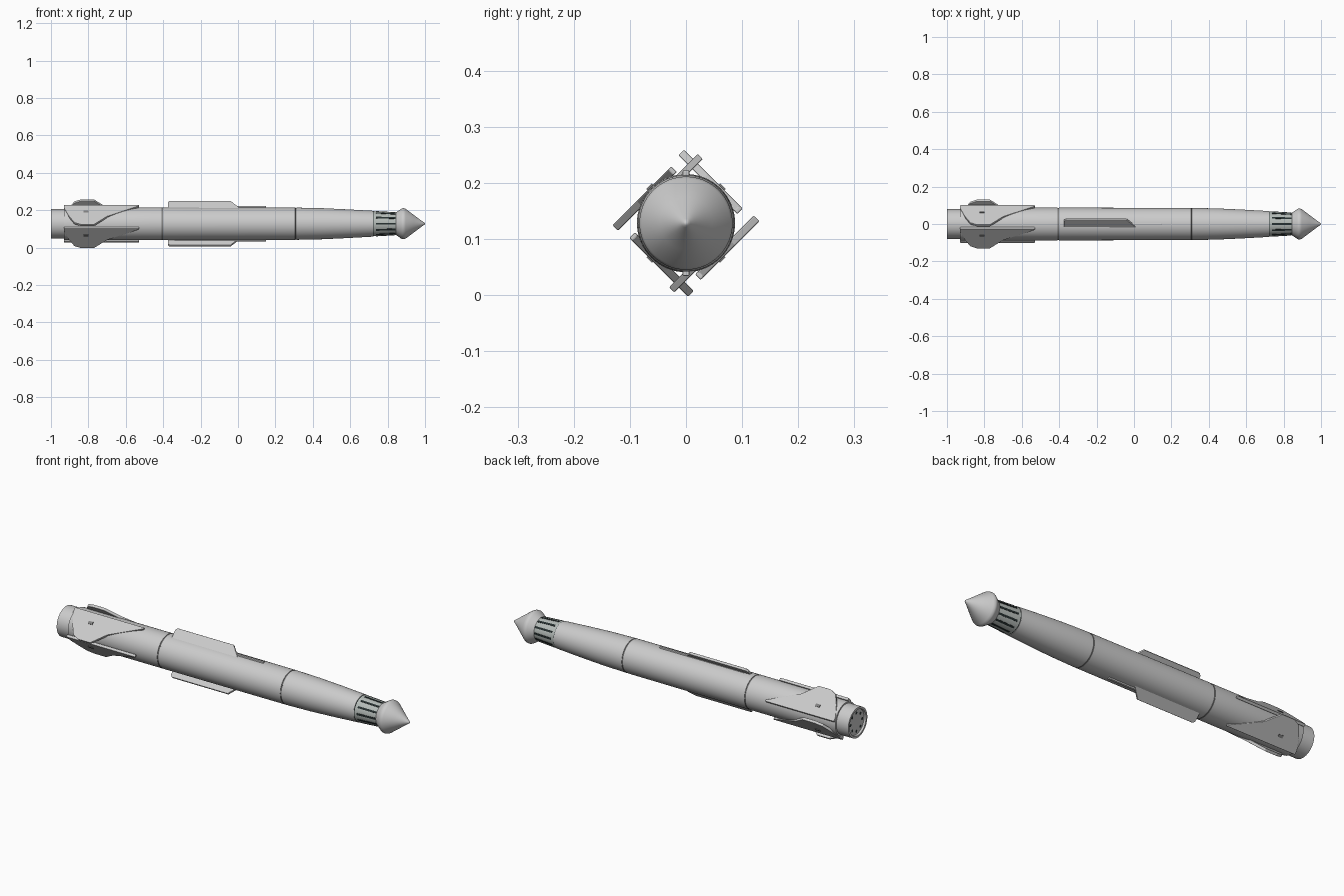
import bpy, bmesh, math
from mathutils import Matrix, Vector

if "Cube" in bpy.data.objects:
    bpy.data.objects.remove(bpy.data.objects["Cube"])

AXIS = 0.128   # height of the long axis
R = 0.0875     # main tube radius


def material(name, colour):
    m = bpy.data.materials.new(name)
    m.use_nodes = True
    m.diffuse_color = (*colour, 1)
    m.node_tree.nodes["Principled BSDF"].inputs["Base Color"].default_value = (*colour, 1)
    return m


grey = material("light grey", (0.6, 0.6, 0.6))
neck_grey = material("neck grey", (0.46, 0.5, 0.48))
dark = material("dark slot", (0.02, 0.03, 0.03))
seam_grey = material("seam grey", (0.22, 0.22, 0.22))


def finish(name, bm, mats, smooth=False):
    bmesh.ops.recalc_face_normals(bm, faces=bm.faces)
    me = bpy.data.meshes.new(name)
    bm.to_mesh(me)
    bm.free()
    ob = bpy.data.objects.new(name, me)
    bpy.context.collection.objects.link(ob)
    ob.location.z = AXIS
    for m in mats:
        me.materials.append(m)
    if smooth:
        bpy.ops.object.select_all(action='DESELECT')
        ob.select_set(True)
        bpy.context.view_layer.objects.active = ob
        bpy.ops.object.shade_smooth_by_angle(angle=math.radians(30))
    return ob


def lathe(name, profile, mats, rule=None, segments=64):
    """Revolve (x, radius) points around the long axis."""
    bm = bmesh.new()
    vs = [bm.verts.new((x, 0, r)) for x, r in profile]
    es = [bm.edges.new(p) for p in zip(vs, vs[1:])]
    bmesh.ops.spin(bm, geom=vs + es, axis=(1, 0, 0), cent=(0, 0, 0),
                   angle=math.tau, steps=segments, use_duplicate=False)
    bmesh.ops.remove_doubles(bm, verts=bm.verts, dist=0.0001)
    if rule:
        for f in bm.faces:
            f.material_index = rule(f.calc_center_median())
    return finish(name, bm, mats, True)


def plate(name, outline, thickness, offset, angle, mat, bevel=0.0):
    """Flat plate in (x, t), pushed out along the radius, turned about the axis."""
    bm = bmesh.new()
    face = bm.faces.new([bm.verts.new((x, t, offset - thickness / 2)) for x, t in outline])
    top = bmesh.ops.extrude_face_region(bm, geom=[face])["geom"]
    bmesh.ops.translate(bm, vec=(0, 0, thickness),
                        verts=[v for v in top if isinstance(v, bmesh.types.BMVert)])
    bm.transform(Matrix.Rotation(angle, 4, 'X'))
    ob = finish(name, bm, [mat])
    if bevel:
        mod = ob.modifiers.new("soft edge", 'BEVEL')
        mod.width, mod.segments = bevel, 2
    return ob


def box(x0, x1, half):
    return [(x0, -half), (x1, -half), (x1, half), (x0, half)]


# Main tube with two joint grooves and a gently tapering front
SEAMS = (-0.405, 0.31)
profile = [(-0.93, 0.0), (-0.93, R - 0.001), (-0.925, R)]
for s in SEAMS:
    r = R if s < 0 else R - 0.0015
    profile += [(s - 0.004, r), (s - 0.003, r - 0.0015),
                (s + 0.003, r - 0.0015), (s + 0.004, r)]
profile += [(0.45, 0.083), (0.58, 0.077), (0.66, 0.0725), (0.722, 0.069), (0.722, 0.0)]
lathe("main_tube", profile, [grey, seam_grey],
      lambda c: int(any(abs(c.x - s) < 0.0045 for s in SEAMS)))

# Tail section with a recessed end
lathe("tail_section", [(-0.92, 0.079), (-1.0, 0.079), (-1.0, 0.068),
                       (-0.99, 0.066), (-0.99, 0.0)], [grey])
bm = bmesh.new()
for i in range(8):
    a = math.tau * i / 8
    bmesh.ops.create_circle(
        bm, cap_ends=True, segments=12, radius=0.008,
        matrix=Matrix.Translation((-0.9915, 0.048 * math.cos(a), 0.048 * math.sin(a)))
        @ Matrix.Rotation(math.pi / 2, 4, 'Y'))
finish("tail_ports", bm, [dark])

# Neck, its dark collar and slots
lathe("neck", [(0.72, 0.067), (0.725, 0.067), (0.85, 0.0595), (0.85, 0.0)],
      [neck_grey, dark], lambda c: int(c.x < 0.727))
for i in range(12):
    a = math.tau * i / 12
    ob = plate("neck_slot", box(0.738, 0.842, 0.005), 0.004, 0, 0, dark)
    tilt = Matrix.Rotation(math.atan2(0.0075, 0.125), 4, 'Y')
    mid = Vector((0.79, 0, 0))
    ob.data.transform(Matrix.Rotation(a, 4, 'X') @ Matrix.Translation((0.79, 0, 0.0625))
                      @ tilt @ Matrix.Translation(-mid))

# Flared conical nose
lathe("nose_cone", [(0.842, 0.0), (0.842, 0.059), (0.85, 0.064), (0.872, 0.079),
                    (0.88, 0.083), (0.888, 0.083), (0.897, 0.079), (0.94, 0.047),
                    (0.98, 0.017), (0.993, 0.008), (0.998, 0.004), (1.0, 0.0)], [grey])

# Four folded tail fins lying tangent to the tube, each with a pivot boss
FIN = [(-0.93, -0.053), (-0.53, -0.053), (-0.53, -0.045), (-0.70, 0.034),
       (-0.77, 0.095), (-0.84, 0.095), (-0.875, 0.08), (-0.905, 0.03), (-0.93, -0.03)]
for i in range(4):
    a = math.pi / 4 + i * math.pi / 2
    plate("tail_fin", [(x, -t) for x, t in FIN], 0.014, 0.083, a, grey, 0.002)
    plate("fin_pivot", box(-0.825, -0.80, 0.007), 0.004, 0.091, a, seam_grey)

# Two slanted side wings
WING = [(-0.375, 0.0), (0.03, 0.0), (-0.04, 0.077), (-0.365, 0.077), (-0.375, 0.067)]
for i in range(2):
    plate("side_wing", [(x, t - 0.001 + 0.026) for x, t in WING], 0.013, 0.066,
          math.pi / 4 + i * math.pi, grey, 0.002)

# Narrow rails along the top and bottom
for i in range(2):
    plate("rail", box(-0.34, 0.15, 0.006), 0.014, 0.087, i * math.pi, grey, 0.002)
